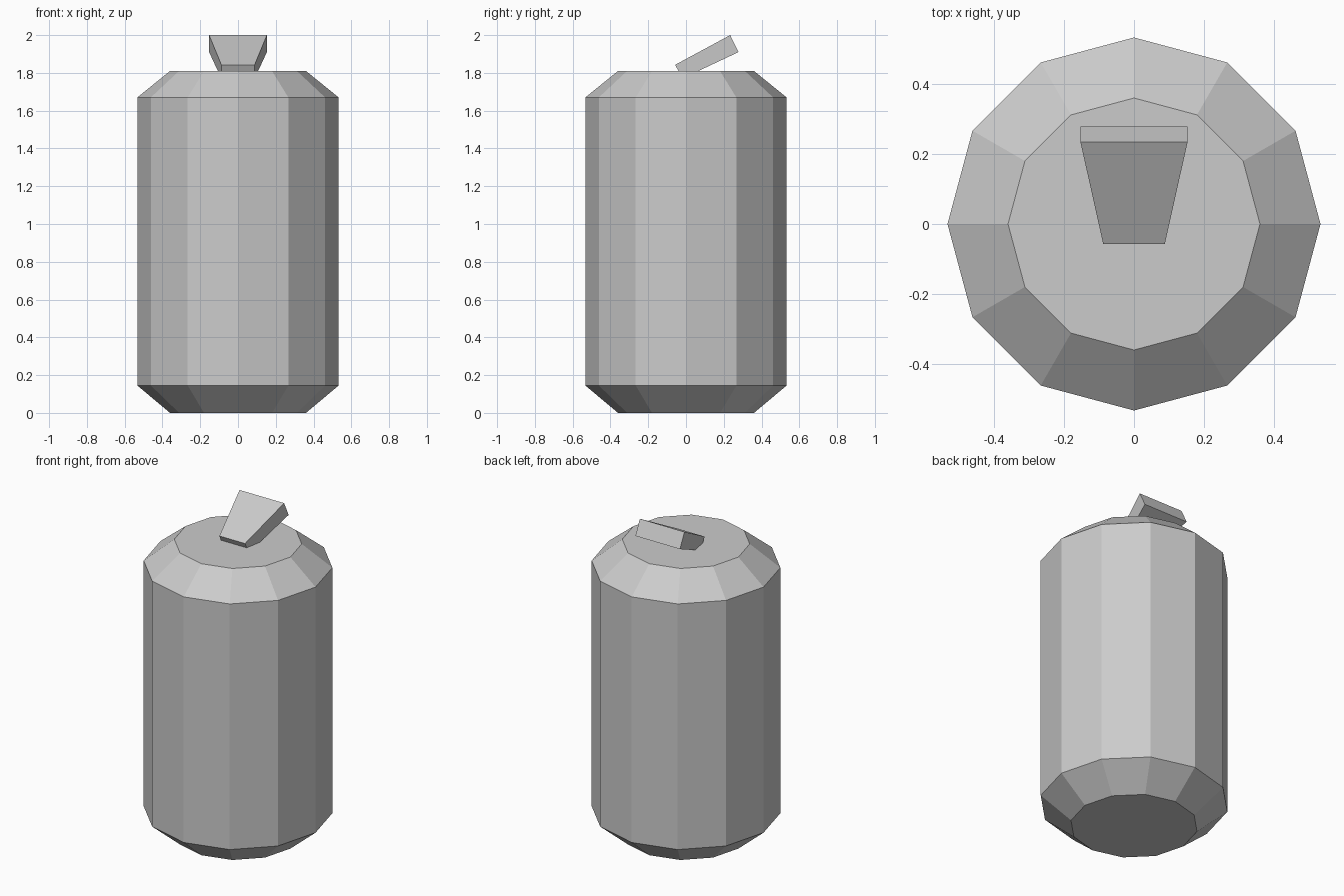
import bpy, bmesh
from math import cos, sin, tau

cube = bpy.data.objects.get("Cube")
if cube:
    bpy.data.objects.remove(cube, do_unlink=True)

# Single plain metal colour
COLOUR = (0.6, 0.6, 0.6, 1)
metal = bpy.data.materials.new("light_grey_metal")
metal.use_nodes = True
metal.diffuse_color = COLOUR
metal.node_tree.nodes["Principled BSDF"].inputs["Base Color"].default_value = COLOUR


def loft(name, rings):
    """Join matching vertex rings with quads and cap both ends, flat shaded."""
    bm = bmesh.new()
    loops = [[bm.verts.new(p) for p in ring] for ring in rings]
    for low, high in zip(loops, loops[1:]):
        for i in range(len(low)):
            j = (i + 1) % len(low)
            bm.faces.new((low[i], low[j], high[j], high[i]))
    bm.faces.new(loops[0][::-1])
    bm.faces.new(loops[-1])
    bmesh.ops.recalc_face_normals(bm, faces=bm.faces)
    mesh = bpy.data.meshes.new(name)
    bm.to_mesh(mesh)
    bm.free()
    mesh.materials.append(metal)
    obj = bpy.data.objects.new(name, mesh)
    bpy.context.collection.objects.link(obj)
    return obj


# Twelve-sided can with sloped shoulders at both ends
SIDES = 12
profile = [(0.36, 0), (0.533, 0.145), (0.533, 1.67), (0.36, 1.81)]
loft("can_body", [[(r * cos(tau * i / SIDES), r * sin(tau * i / SIDES), z)
                   for i in range(SIDES)] for r, z in profile])


# Raised pull tab, widening toward the back, its front end sunk into the lid
def tab_end(half_width, top, bottom):
    return [(-half_width, *top), (half_width, *top),
            (half_width, *bottom), (-half_width, *bottom)]


loft("pull_tab", [tab_end(0.088, (-0.057, 1.843), (-0.02, 1.77)),
                  tab_end(0.153, (0.234, 2.0), (0.278, 1.91))])
